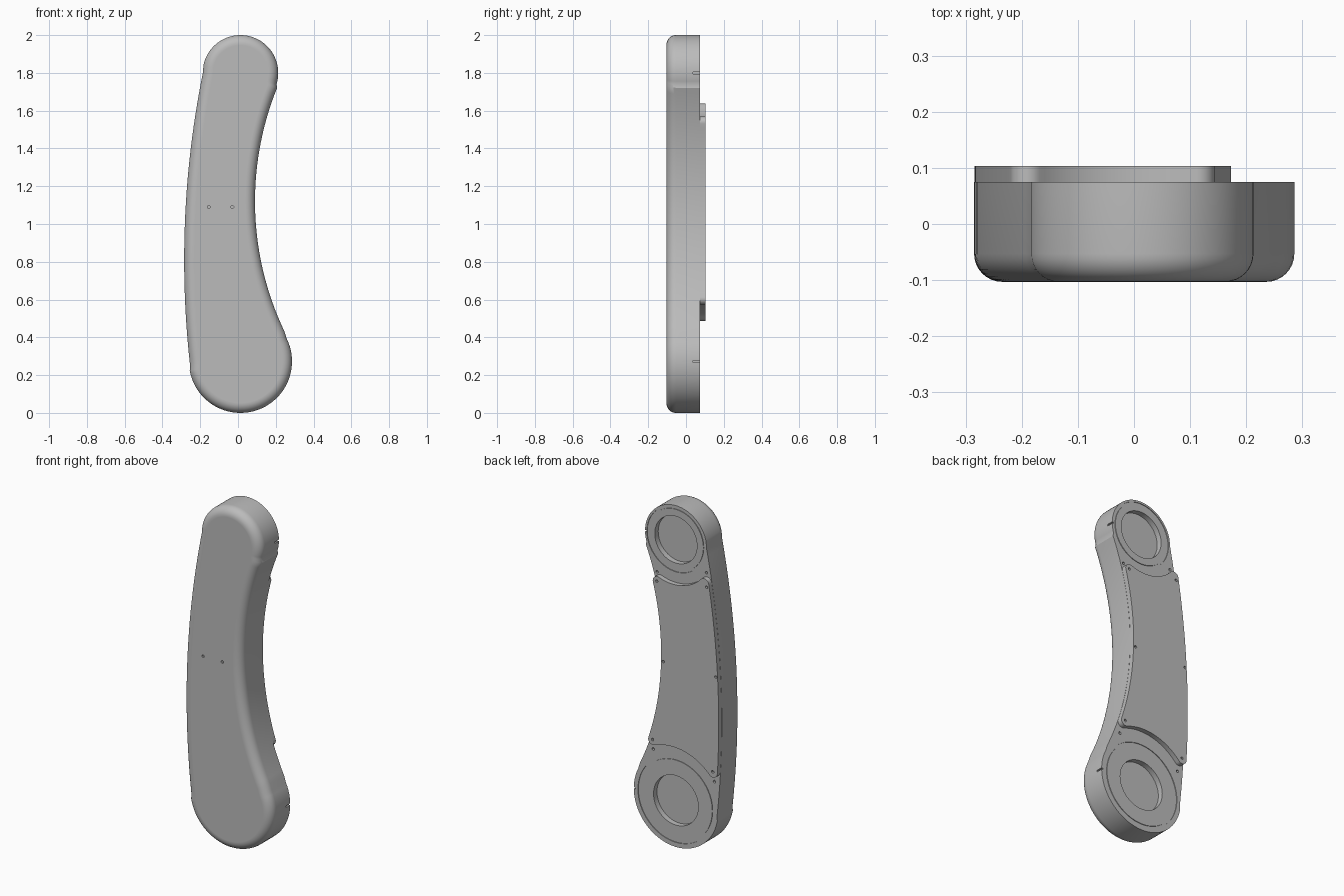
import bpy, bmesh, math
from mathutils import Vector

if "Cube" in bpy.data.objects:
    bpy.data.objects.remove(bpy.data.objects["Cube"])

# Arc centres (x, z) and radii that define the arm silhouette
TOP, TOP_R = Vector((0.013, 1.80)), 0.20
LOW, LOW_R = Vector((0.013, 0.273)), 0.273
OUTER, OUTER_R = Vector((4.715, 0.81)), 5.0    # convex long edge
INNER, INNER_R = Vector((1.69, 1.12)), 1.6     # concave long edge
FRONT, BACK, PLATE_BACK = -0.103, 0.075, 0.103

grey = bpy.data.materials.new("light_grey")
grey.use_nodes = True
grey.diffuse_color = (0.5, 0.5, 0.5, 1)
grey.node_tree.nodes["Principled BSDF"].inputs["Base Color"].default_value = (0.5, 0.5, 0.5, 1)


def angle(v):
    return math.atan2(v.y, v.x)


def arc(c, r, a, b, n=24):
    """Points along the shorter way round from angle a to b, without the last."""
    turn = (b - a + math.pi) % math.tau - math.pi
    return [c + r * Vector((math.cos(a + turn * i / n), math.sin(a + turn * i / n)))
            for i in range(n)]


def crossing(c1, r1, c2, r2, side):
    """One of the two crossings of two circles."""
    v = c2 - c1
    d = v.length
    along = (r1 * r1 - r2 * r2 + d * d) / (2 * d)
    u = v / d
    return c1 + u * along + Vector((-u.y, u.x)) * side * math.sqrt(r1 * r1 - along * along)


def body_outline(inset):
    to, ti = angle(TOP - OUTER), angle(INNER - TOP)
    lo, li = angle(LOW - OUTER), angle(INNER - LOW)
    up, down = math.pi / 2, -math.pi / 2
    return (arc(TOP, TOP_R - inset, to, up) + arc(TOP, TOP_R - inset, up, ti)
            + arc(INNER, INNER_R + inset, ti + math.pi, li + math.pi, 40)
            + arc(LOW, LOW_R - inset, li, down) + arc(LOW, LOW_R - inset, down, lo)
            + arc(OUTER, OUTER_R - inset, lo, to, 40))


def plate_outline(inset, top_r=0.25, low_r=0.325, f=0.03):
    ro, ri = OUTER_R - inset, INNER_R + inset

    # Fillet centre where an end arc meets a long edge
    def fillet(end, end_r, edge, edge_r):
        pair = [crossing(end, end_r + f, edge, edge_r, s) for s in (-1, 1)]
        return min(pair, key=lambda p: abs(p.y - 1.05))
    tl, tr = fillet(TOP, top_r, OUTER, ro - f), fillet(TOP, top_r, INNER, ri + f)
    bl, br = fillet(LOW, low_r, OUTER, ro - f), fillet(LOW, low_r, INNER, ri + f)
    return (arc(tl, f, angle(tl - OUTER), angle(TOP - tl), 10)
            + arc(TOP, top_r, angle(tl - TOP), angle(tr - TOP))
            + arc(tr, f, angle(TOP - tr), angle(INNER - tr), 10)
            + arc(INNER, ri, angle(tr - INNER), angle(br - INNER), 40)
            + arc(br, f, angle(INNER - br), angle(LOW - br), 10)
            + arc(LOW, low_r, angle(br - LOW), angle(bl - LOW))
            + arc(bl, f, angle(LOW - bl), angle(bl - OUTER), 10)
            + arc(OUTER, ro, angle(bl - OUTER), angle(tl - OUTER), 40))


def make(name, bm):
    bmesh.ops.recalc_face_normals(bm, faces=bm.faces)
    mesh = bpy.data.meshes.new(name)
    bm.to_mesh(mesh)
    bm.free()
    mesh.materials.append(grey)
    ob = bpy.data.objects.new(name, mesh)
    bpy.context.collection.objects.link(ob)
    return ob


def loft(name, layers, closed=False):
    """Bridge a stack of (outline, y) loops; cap the ends, or join them into a ring."""
    bm = bmesh.new()
    loops = [[bm.verts.new((p.x, y, p.y)) for p in pts] for pts, y in layers]
    pairs = list(zip(loops, loops[1:]))
    if closed:
        pairs.append((loops[-1], loops[0]))
    else:
        bm.faces.new(loops[0])
        bm.faces.new(loops[-1])
    for a, b in pairs:
        for i in range(len(a)):
            j = (i + 1) % len(a)
            bm.faces.new((a[i], a[j], b[j], b[i]))
    return make(name, bm)


def circle(c, r, n=64):
    return [c + r * Vector((math.cos(math.tau * i / n), math.sin(math.tau * i / n)))
            for i in range(n)]


def plug(x, z, r, y0, y1, n=64):
    c = Vector((x, z))
    return loft("cutter", [(circle(c, r, n), y0), (circle(c, r, n), y1)])


def cut(ob, cutters):
    bpy.context.view_layer.objects.active = ob
    for c in cutters:
        c.hide_render = True
        mod = ob.modifiers.new("cut", 'BOOLEAN')
        mod.operation, mod.solver, mod.object = 'DIFFERENCE', 'EXACT', c
        bpy.ops.object.modifier_apply(modifier=mod.name)
        bpy.data.objects.remove(c)


# Arm body with a rounded front edge
ROUND = 0.05
layers = [(body_outline(ROUND + 0.003), FRONT)]
for i in range(9):
    t = math.pi / 2 * i / 8
    layers.append((body_outline(ROUND * (1 - math.sin(t))), FRONT + ROUND * (1 - math.cos(t))))
layers.append((body_outline(0), BACK))
arm = loft("arm_body", layers)

# Bearing recesses, ring grooves and edge slots at both ends
cutters = []
for c, r, bore, ring in ((TOP, TOP_R, 0.137, 0.178), (LOW, LOW_R, 0.145, 0.236)):
    cutters.append(plug(c.x, c.y, bore, BACK - 0.032, BACK + 0.02))
    floor, over = BACK - 0.004, BACK + 0.01
    cutters.append(loft("cutter", [(circle(c, ring), floor), (circle(c, ring + 0.01), floor),
                                   (circle(c, ring + 0.01), over), (circle(c, ring), over)], True))
    bm = bmesh.new()
    bmesh.ops.create_cube(bm, size=1)
    for v in bm.verts:
        v.co = Vector((c.x + r + v.co.x * 0.02, 0.06 + v.co.y * 0.045, c.y + v.co.z * 0.01))
    cutters.append(make("cutter", bm))

# Screw holes in the body: pairs by each end, and two in the front
for x, z in ((0.135, 1.58), (-0.185, 1.66), (0.16, 0.535), (-0.237, 0.45)):
    cutters.append(plug(x, z, 0.008, BACK - 0.02, BACK + 0.02, 12))
for x in (-0.155, -0.03):
    cutters.append(plug(x, 1.09, 0.008, FRONT - 0.02, FRONT + 0.02, 12))
cut(arm, cutters)

# Raised back cover plate with screw holes
plate = loft("cover_plate", [(plate_outline(0.001), BACK - 0.001),
                             (plate_outline(0.001), PLATE_BACK)])
cut(plate, [plug(x, z, 0.008, PLATE_BACK - 0.015, PLATE_BACK + 0.02, 12)
            for x, z in ((0.118, 1.54), (-0.205, 1.59), (0.075, 1.08),
                         (-0.265, 1.08), (0.145, 0.605), (-0.245, 0.52))])

# Smooth curved surfaces while keeping crisp edges
for ob in (arm, plate):
    bpy.ops.object.select_all(action='DESELECT')
    ob.select_set(True)
    bpy.context.view_layer.objects.active = ob
    bpy.ops.object.shade_smooth_by_angle(angle=math.radians(30))
